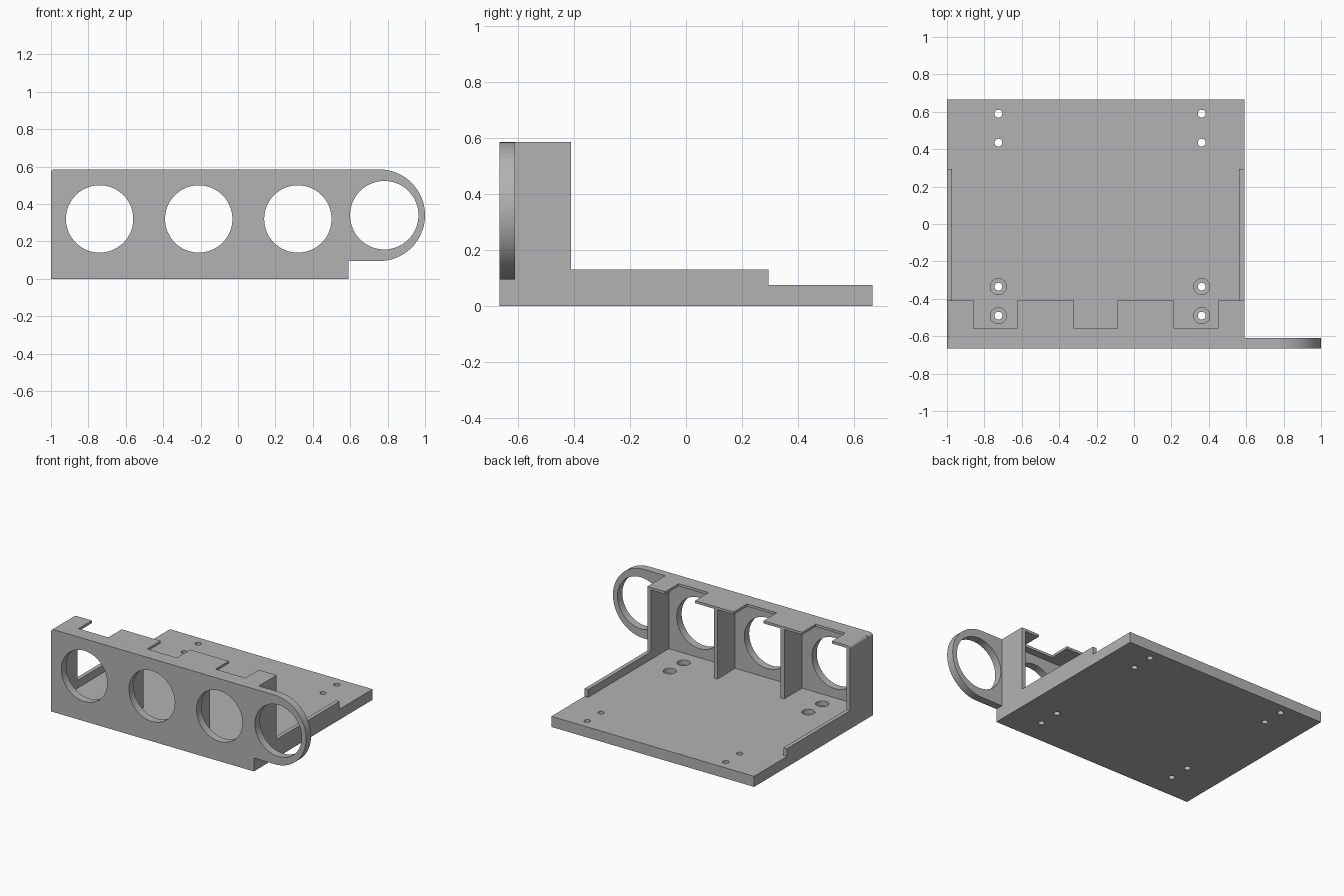
import bpy, bmesh
from math import cos, sin, pi
from mathutils import Matrix, Vector

if "Cube" in bpy.data.objects:
    bpy.data.objects.remove(bpy.data.objects["Cube"])

GREY = bpy.data.materials.new("plain grey")
GREY.use_nodes = True
GREY.diffuse_color = (0.45, 0.45, 0.45, 1)
GREY.node_tree.nodes["Principled BSDF"].inputs["Base Color"].default_value = (0.45, 0.45, 0.45, 1)

# Overall limits of the bracket
LEFT, RIGHT = 0.59, -1.0
FRONT, INNER, SHELF, BACK = -0.665, -0.61, -0.41, 0.665
FLOOR, TOP = 0.075, 0.585
WALL, ROOF = 0.028, 0.018

# Column matrices taking a flat outline (u, v, depth) to the model
AXES = {
    "X": Matrix(((0, 0, 1), (1, 0, 0), (0, 1, 0))),
    "Y": Matrix(((1, 0, 0), (0, 0, -1), (0, 1, 0))),
    "Z": Matrix.Identity(3),
}


def arc(cx, cy, r, start=0.0, end=2 * pi, steps=64):
    closed = abs(end - start) > 2 * pi - 0.01
    n = steps if closed else steps + 1
    return [(cx + r * cos(start + (end - start) * i / steps),
             cy + r * sin(start + (end - start) * i / steps)) for i in range(n)]


def rect(u0, v0, u1, v1):
    return [(u0, v0), (u1, v0), (u1, v1), (u0, v1)]


def finish(obj):
    obj.data.materials.clear()
    obj.data.materials.append(GREY)
    bpy.ops.object.select_all(action="DESELECT")
    bpy.context.view_layer.objects.active = obj
    obj.select_set(True)
    bpy.ops.object.shade_smooth_by_angle(angle=0.5)


def plate(name, loops, axis, lo, hi):
    """Extrude an outline, with further loops as holes, from lo to hi along axis."""
    curve = bpy.data.curves.new(name, "CURVE")
    curve.dimensions, curve.fill_mode = "2D", "BOTH"
    curve.extrude = (hi - lo) / 2
    for loop in loops:
        spline = curve.splines.new("POLY")
        spline.points.add(len(loop) - 1)
        for point, (u, v) in zip(spline.points, loop):
            point.co = (u, v, 0, 1)
        spline.use_cyclic_u = True
    temp = bpy.data.objects.new(name + "_outline", curve)
    bpy.context.collection.objects.link(temp)
    bpy.context.view_layer.update()
    mesh = bpy.data.meshes.new_from_object(
        temp.evaluated_get(bpy.context.evaluated_depsgraph_get()))
    bpy.data.objects.remove(temp)
    mesh.name = name
    shift = Vector([(lo + hi) / 2 if a == axis else 0 for a in "XYZ"])
    mesh.transform(Matrix.Translation(shift) @ AXES[axis].to_4x4())
    bm = bmesh.new()
    bm.from_mesh(mesh)
    bmesh.ops.remove_doubles(bm, verts=bm.verts, dist=1e-5)
    bmesh.ops.recalc_face_normals(bm, faces=bm.faces)
    bm.to_mesh(mesh)
    bm.free()
    obj = bpy.data.objects.new(name, mesh)
    bpy.context.collection.objects.link(obj)
    finish(obj)
    return obj


# Front panel with three openings and a round end loop
outline = [(RIGHT, 0), (LEFT, 0), (LEFT, 0.095)]
outline += arc(0.755, 0.34, 0.245, -pi / 2, pi / 2, 48)
outline += arc(RIGHT + ROOF, TOP - ROOF, ROOF, pi / 2, pi, 6)
openings = [arc(x, 0.32, 0.18) for x in (-0.74, -0.21, 0.32)]
plate("front_panel", [outline] + openings + [arc(0.782, 0.34, 0.183)], "Y", FRONT, INNER)

# Floor with screw holes; the front four are counterbored
base = plate("floor", [rect(RIGHT, INNER, LEFT, BACK)], "Z", 0, FLOOR)
cutters = []
for x in (-0.725, 0.362):
    for y in (0.59, 0.435, -0.335, -0.49):
        cutters.append(plate("screw_hole", [arc(x, y, 0.021, steps=24)], "Z", -0.1, 0.2))
        if y < 0:
            cutters.append(plate("counterbore", [arc(x, y, 0.043, steps=32)], "Z", 0.04, 0.2))
for cutter in cutters:
    cut = base.modifiers.new("cut", "BOOLEAN")
    cut.operation, cut.solver, cut.object = "DIFFERENCE", "EXACT", cutter
bpy.context.view_layer.update()
base.data = bpy.data.meshes.new_from_object(
    base.evaluated_get(bpy.context.evaluated_depsgraph_get()))
base.modifiers.clear()
for cutter in cutters:
    bpy.data.objects.remove(cutter)
finish(base)

# Side walls that step down to low lips
profile = [(INNER, FLOOR), (0.295, FLOOR), (0.295, 0.13), (SHELF, 0.13),
           (SHELF, TOP - ROOF), (INNER, TOP - ROOF)]
plate("right_wall", [profile], "X", RIGHT, RIGHT + WALL)
plate("left_wall", [profile], "X", LEFT - WALL, LEFT)

# Dividers between the bays
for name, x in (("right_divider", -0.47), ("left_divider", 0.055)):
    plate(name, [rect(INNER, FLOOR, SHELF, TOP - ROOF)], "X", x - WALL / 2, x + WALL / 2)

# Thin roof with a notch over each bay
edge = [(RIGHT, INNER), (LEFT, INNER), (LEFT, SHELF)]
for x0, x1 in ((0.215, 0.45), (-0.32, -0.087), (-0.858, -0.625)):
    edge += [(x1, SHELF), (x1, -0.56), (x0, -0.56), (x0, SHELF)]
edge.append((RIGHT, SHELF))
roof = plate("roof", [edge], "Z", TOP - ROOF, TOP)

# Round the outer roof edge to meet the panel corner
bm = bmesh.new()
bm.from_mesh(roof.data)
corner = [e for e in bm.edges if all(v.co.x < RIGHT + 0.001 and v.co.z > TOP - 0.001
                                     for v in e.verts)]
bmesh.ops.bevel(bm, geom=corner, offset=ROOF * 0.98, segments=6, profile=0.5, affect="EDGES")
bm.to_mesh(roof.data)
bm.free()
finish(roof)
